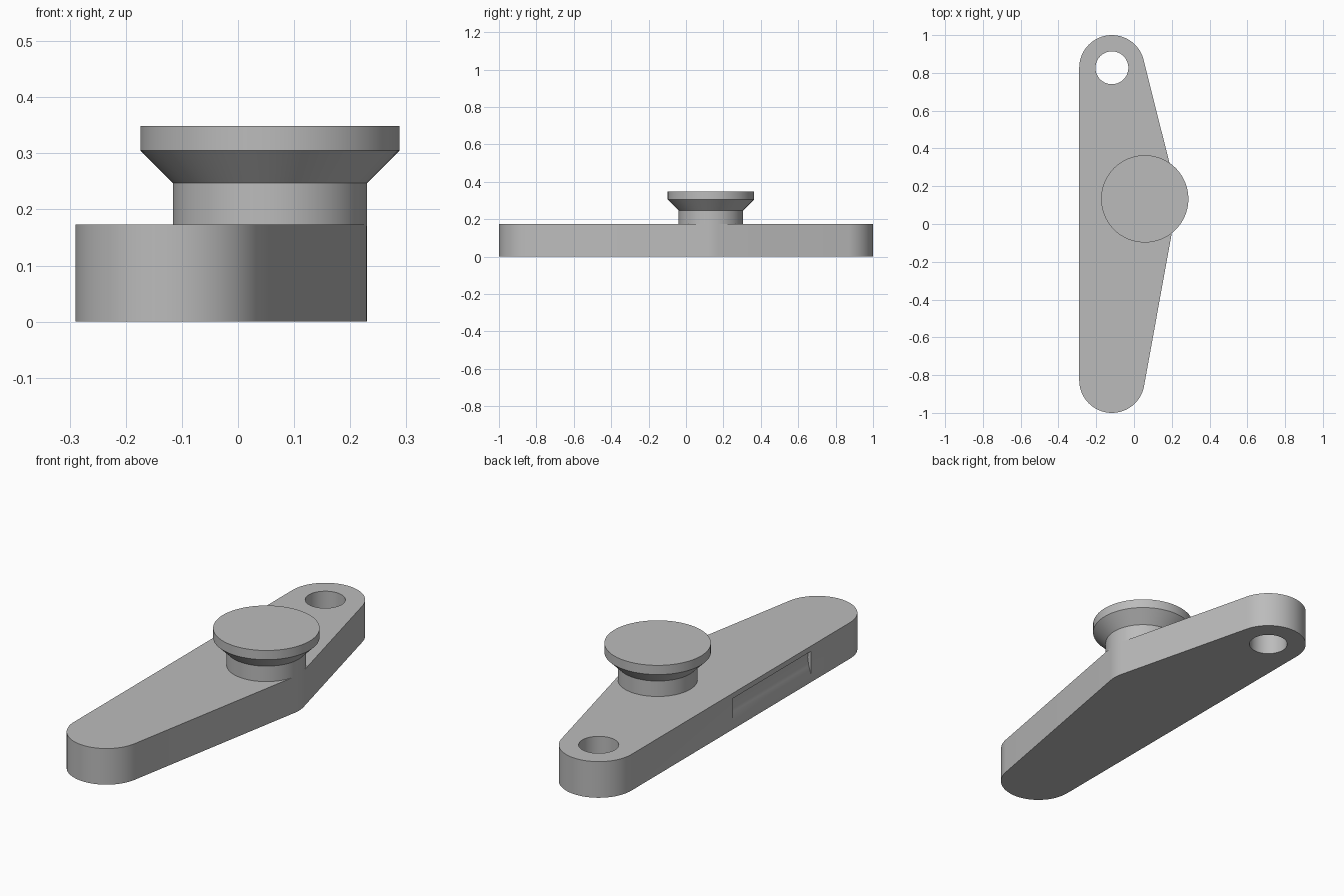
import bpy, bmesh, math
from mathutils import Vector

cube = bpy.data.objects.get("Cube")
if cube:
    bpy.data.objects.remove(cube)

grey = bpy.data.materials.new("plain grey")
grey.use_nodes = True
colour = (0.5, 0.5, 0.5, 1)
grey.diffuse_color = colour
grey.node_tree.nodes["Principled BSDF"].inputs["Base Color"].default_value = colour

R = 0.173            # corner radius, also the plate thickness and neck radius
ENDS = [Vector((-0.117, -0.827)), Vector((0.057, 0.133)), Vector((-0.117, 0.827))]


def prism(name, points, direction):
    """Extrude a closed loop of points along a direction."""
    bm = bmesh.new()
    face = bm.faces.new([bm.verts.new(p) for p in points])
    top = bmesh.ops.extrude_face_region(bm, geom=[face])["geom"]
    bmesh.ops.translate(bm, vec=direction,
                        verts=[v for v in top if isinstance(v, bmesh.types.BMVert)])
    bmesh.ops.recalc_face_normals(bm, faces=bm.faces)
    mesh = bpy.data.meshes.new(name)
    bm.to_mesh(mesh)
    bm.free()
    obj = bpy.data.objects.new(name, mesh)
    bpy.context.collection.objects.link(obj)
    mesh.materials.append(grey)
    return obj


def smooth(obj):
    bpy.ops.object.select_all(action='DESELECT')
    obj.select_set(True)
    bpy.context.view_layer.objects.active = obj
    bpy.ops.object.shade_smooth_by_angle(angle=math.radians(30))


def cut(obj, cutter):
    """Subtract the cutter, then delete it."""
    mod = obj.modifiers.new("cut", 'BOOLEAN')
    mod.operation = 'DIFFERENCE'
    mod.solver = 'EXACT'
    mod.object = cutter
    bpy.ops.object.select_all(action='DESELECT')
    obj.select_set(True)
    bpy.context.view_layer.objects.active = obj
    bpy.ops.object.modifier_apply(modifier=mod.name)
    bpy.data.objects.remove(cutter)


# Lever plate: a triangle with each corner rounded between its edge normals
outline = []
for i, c in enumerate(ENDS):
    before, after = c - ENDS[i - 1], ENDS[(i + 1) % 3] - c
    start = math.atan2(-before.x, before.y)
    sweep = (math.atan2(-after.x, after.y) - start) % math.tau
    steps = max(6, round(sweep / math.tau * 80))
    for k in range(steps + 1):
        a = start + sweep * k / steps
        outline.append((c.x + R * math.cos(a), c.y + R * math.sin(a), 0))
# Edge normals point outwards, to the right of the direction of travel
outline = []
for i, c in enumerate(ENDS):
    before, after = c - ENDS[i - 1], ENDS[(i + 1) % 3] - c
    start = math.atan2(-before.x, before.y)
    sweep = (math.atan2(-after.x, after.y) - start) % math.tau
    steps = max(6, round(sweep / math.tau * 80))
    for k in range(steps + 1):
        a = start + sweep * k / steps
        outline.append((c.x + R * math.cos(a), c.y + R * math.sin(a), 0))
plate = prism("lever_plate", outline, (0, 0, R))

# Round hole near the back end
ring = [math.tau * k / 64 for k in range(64)]
hole = [(ENDS[2].x + 0.087 * math.cos(a), ENDS[2].y + 0.087 * math.sin(a), -0.1) for a in ring]
cut(plate, prism("hole_cutter", hole, (0, 0, 0.4)))

# Shallow recess in the straight side
profile = [(-0.32, 0.04), (-0.29, 0.04), (-0.279, 0.075), (-0.273, 0.115),
           (-0.276, 0.138), (-0.29, 0.148), (-0.32, 0.148)]
cut(plate, prism("recess_cutter", [(x, -0.53, z) for x, z in profile], (0, 0.59, 0)))
smooth(plate)

# Knob: turned profile of neck, flare and rim
bm = bmesh.new()
knob_profile = [(0, 0.17), (R, 0.17), (R, 0.247), (0.231, 0.305), (0.231, 0.349), (0, 0.349)]
verts = [bm.verts.new((r, 0, z)) for r, z in knob_profile]
edges = [bm.edges.new(pair) for pair in zip(verts, verts[1:])]
bmesh.ops.spin(bm, geom=verts + edges, axis=(0, 0, 1), cent=(0, 0, 0),
               angle=math.tau, steps=80)
bmesh.ops.remove_doubles(bm, verts=bm.verts, dist=0.0001)
bmesh.ops.recalc_face_normals(bm, faces=bm.faces)
mesh = bpy.data.meshes.new("knob")
bm.to_mesh(mesh)
bm.free()
mesh.materials.append(grey)
knob = bpy.data.objects.new("knob", mesh)
knob.location = (ENDS[1].x, ENDS[1].y, 0)
bpy.context.collection.objects.link(knob)
smooth(knob)
